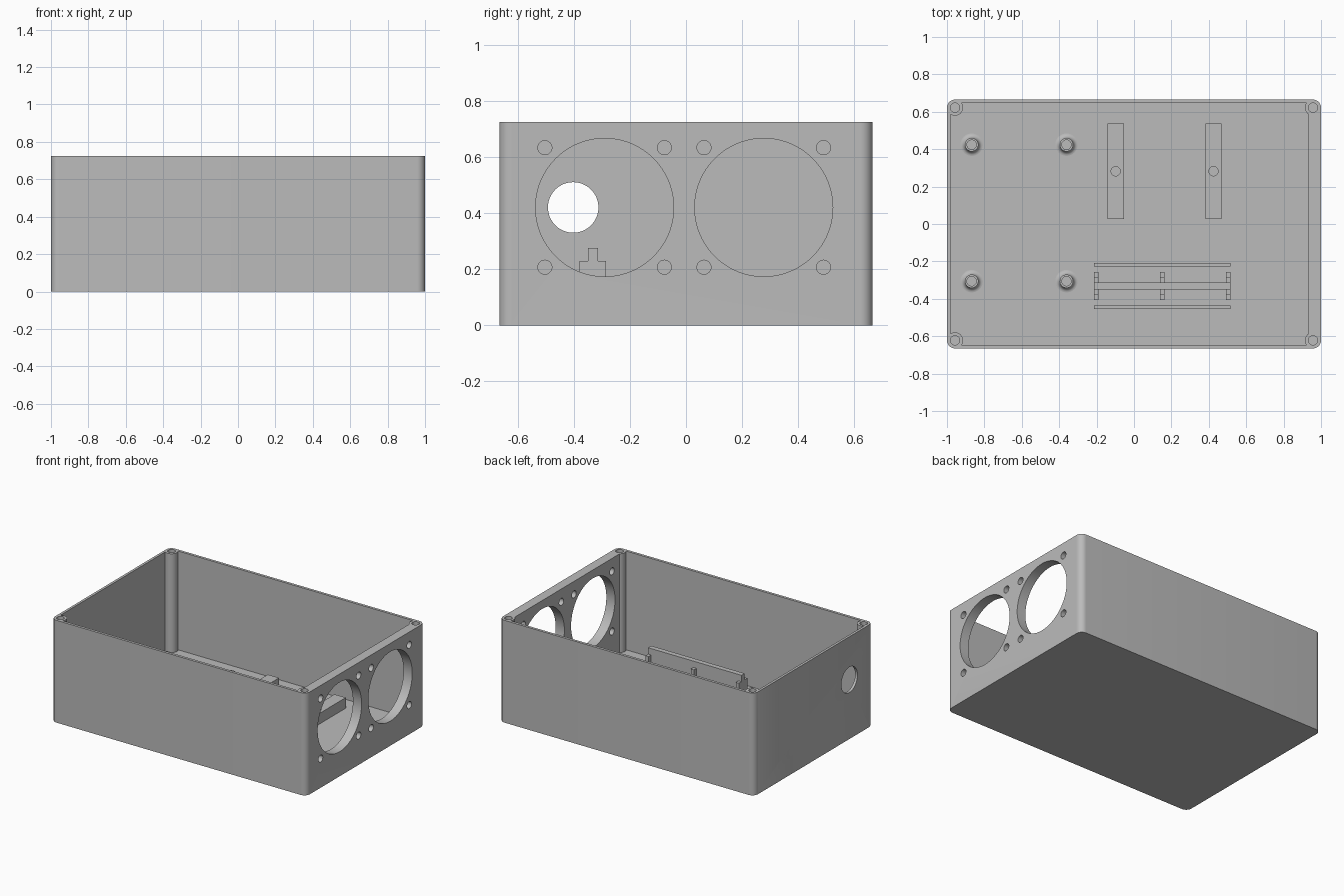
import bpy, bmesh, math
from mathutils import Matrix

if "Cube" in bpy.data.objects:
    bpy.data.objects.remove(bpy.data.objects["Cube"], do_unlink=True)

grey = bpy.data.materials.new("plain grey")
grey.use_nodes = True
colour = (0.5, 0.5, 0.5, 1)
grey.diffuse_color = colour
grey.node_tree.nodes["Principled BSDF"].inputs["Base Color"].default_value = colour

HEIGHT, FLOOR = 0.725, 0.025
HALF_X, HALF_Y = 1.0, 0.665


def finish(name, bm):
    bmesh.ops.recalc_face_normals(bm, faces=bm.faces)
    mesh = bpy.data.meshes.new(name)
    bm.to_mesh(mesh)
    bm.free()
    mesh.materials.append(grey)
    obj = bpy.data.objects.new(name, mesh)
    bpy.context.collection.objects.link(obj)
    return obj


def add_box(bm, x0, x1, y0, y1, z0, z1):
    size = Matrix.Diagonal((x1 - x0, y1 - y0, z1 - z0, 1))
    place = Matrix.Translation(((x0 + x1) / 2, (y0 + y1) / 2, (z0 + z1) / 2))
    return bmesh.ops.create_cube(bm, size=1, matrix=place @ size)["verts"]


def box(name, *bounds):
    bm = bmesh.new()
    add_box(bm, *bounds)
    return finish(name, bm)


def cylinder(name, centre, radius, depth, axis="Z", sides=32):
    bm = bmesh.new()
    turn = Matrix.Rotation(math.pi / 2, 4, "Y") if axis == "X" else Matrix()
    bmesh.ops.create_cone(bm, cap_ends=True, segments=sides, radius1=radius,
                          radius2=radius, depth=depth,
                          matrix=Matrix.Translation(centre) @ turn)
    return finish(name, bm)


def boolean(target, tool, operation="DIFFERENCE"):
    mod = target.modifiers.new(operation.lower(), "BOOLEAN")
    mod.operation, mod.solver, mod.object = operation, "EXACT", tool
    bpy.context.view_layer.objects.active = target
    bpy.ops.object.modifier_apply(modifier=mod.name)
    bpy.data.objects.remove(tool, do_unlink=True)


def smooth(obj):
    bpy.ops.object.select_all(action="DESELECT")
    obj.select_set(True)
    bpy.context.view_layer.objects.active = obj
    bpy.ops.object.shade_smooth_by_angle(angle=math.radians(35))


# Enclosure with rounded upright corners and a thicker wall at the fan end
bm = bmesh.new()
add_box(bm, -HALF_X, HALF_X, -HALF_Y, HALF_Y, 0, HEIGHT)
uprights = [e for e in bm.edges if abs(e.verts[0].co.z - e.verts[1].co.z) > 0.1]
bmesh.ops.bevel(bm, geom=uprights, offset=0.043, segments=8, profile=0.5,
                affect="EDGES")
shell = finish("enclosure", bm)
boolean(shell, box("cavity", -0.982, 0.932, -0.646, 0.646, FLOOR, 1))

# Corner screw posts, trimmed to the rounded outline
corners = [(sx * 0.957, sy * 0.622) for sx in (-1, 1) for sy in (-1, 1)]
for x, y in corners:
    post = cylinder("post", (x, y, (HEIGHT + 0.01) / 2), 0.043, HEIGHT - 0.01)
    boolean(shell, post, "UNION")
for x, y in corners:
    boolean(shell, cylinder("post_hole", (x, y, HEIGHT), 0.025, 0.5))

# Fan openings with four screw holes each
for fan_y in (-0.29, 0.277):
    boolean(shell, cylinder("fan_cut", (1, fan_y, 0.42), 0.246, 0.3, "X", 96))
    for dy in (-0.213, 0.213):
        for dz in (-0.213, 0.213):
            boolean(shell, cylinder("screw_cut", (1, fan_y + dy, 0.42 + dz),
                                    0.025, 0.3, "X"))

# Cable opening in the opposite wall
boolean(shell, cylinder("cable_cut", (-1, -0.402, 0.42), 0.09, 0.2, "X", 64))
smooth(shell)

# Hollow standoffs with a flared foot, turned from a profile
profile = [(0.025, FLOOR), (0.025, 0.1), (0.036, 0.1), (0.036, 0.055)]
for i in range(1, 7):
    a = i / 6 * math.pi / 2
    profile.append((0.06 - 0.024 * math.cos(a), 0.055 - 0.03 * math.sin(a)))
for i, (x, y) in enumerate([(x, y) for x in (-0.868, -0.361)
                            for y in (0.424, -0.306)]):
    bm = bmesh.new()
    verts = [bm.verts.new((r, 0, z)) for r, z in profile]
    edges = [bm.edges.new(pair) for pair in zip(verts, verts[1:])]
    bmesh.ops.spin(bm, geom=verts + edges, cent=(0, 0, 0), axis=(0, 0, 1),
                   angle=math.tau, steps=32)
    bmesh.ops.remove_doubles(bm, verts=bm.verts, dist=0.0001)
    standoff = finish(f"standoff_{i + 1}", bm)
    standoff.location = (x, y, 0)
    smooth(standoff)

# Mounting bars with a central hole
for side, x in (("right", -0.098), ("left", 0.425)):
    bar = box(f"mounting_bar_{side}", x - 0.044, x + 0.044, 0.028, 0.537,
              FLOOR - 0.005, 0.1)
    boolean(bar, cylinder("bar_hole", (x, 0.282, 0.1), 0.025, 0.13))
    smooth(bar)

# Board holder: centre plate, low side rails and stepped clips
X0, X1, MID = -0.215, 0.517, -0.332
box("holder_plate", X0, X1, MID - 0.018, MID + 0.018, FLOOR - 0.005, 0.275)
for side, s in (("front", -1), ("back", 1)):
    def strip(name, x0, x1, near, far, top):
        y0, y1 = sorted((MID + s * near, MID + s * far))
        box(f"{name}_{side}", x0, x1, y0, y1, FLOOR - 0.005, top)
    strip("holder_rail", X0, X1, 0.104, 0.123, 0.1)
    for i, x in enumerate((X0, 0.138, X1 - 0.024)):
        strip(f"clip_upper_{i + 1}", x, x + 0.024, 0.017, 0.047, 0.23)
        strip(f"clip_lower_{i + 1}", x, x + 0.024, 0.046, 0.075, 0.1)
